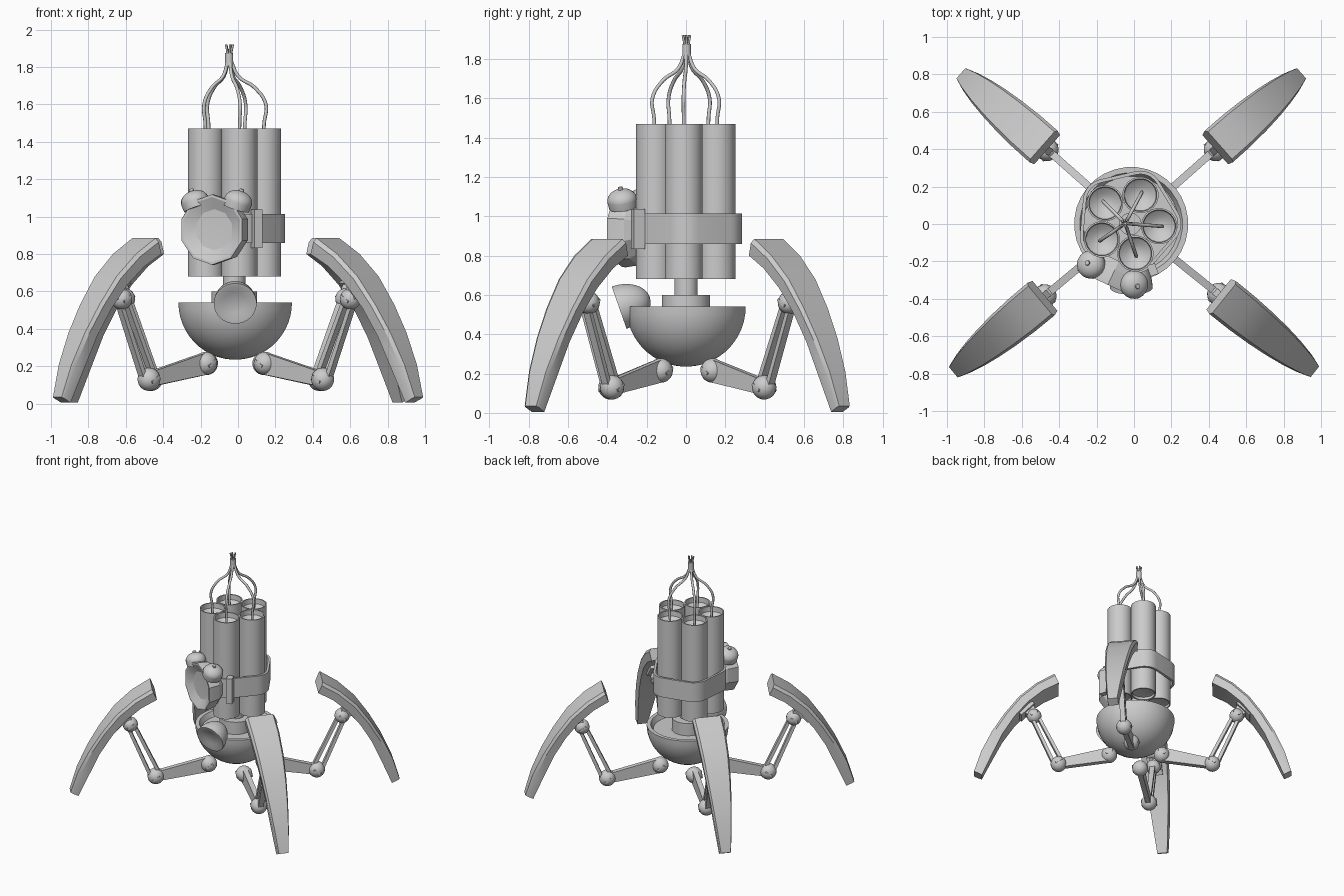
import bpy, bmesh, math
from mathutils import Matrix, Vector

if "Cube" in bpy.data.objects:
    bpy.data.objects.remove(bpy.data.objects["Cube"])

grey = bpy.data.materials.new("plain_grey")
grey.diffuse_color = (0.6, 0.6, 0.6, 1)
grey.use_nodes = True
grey.node_tree.nodes["Principled BSDF"].inputs["Base Color"].default_value = grey.diffuse_color


def finish(name, bm, matrix=None, angle=35):
    bmesh.ops.recalc_face_normals(bm, faces=bm.faces)
    me = bpy.data.meshes.new(name)
    bm.to_mesh(me)
    bm.free()
    ob = bpy.data.objects.new(name, me)
    bpy.context.collection.objects.link(ob)
    me.materials.append(grey)
    if matrix:
        ob.matrix_world = matrix
    bpy.ops.object.select_all(action='DESELECT')
    ob.select_set(True)
    bpy.context.view_layer.objects.active = ob
    if angle:
        bpy.ops.object.shade_smooth_by_angle(angle=math.radians(angle))
    return ob


def lathe(name, profile, sides, matrix=None, angle=35):
    """Revolve (radius, z) points around z."""
    bm = bmesh.new()
    rings = []
    for r, z in profile:
        if r < 1e-5:
            rings.append([bm.verts.new((0, 0, z))] * sides)
        else:
            rings.append([bm.verts.new((r * math.cos(t), r * math.sin(t), z))
                          for t in (2 * math.pi * (i + .5) / sides for i in range(sides))])
    for a, b in zip(rings, rings[1:]):
        for i in range(sides):
            j = (i + 1) % sides
            vs = list(dict.fromkeys([a[i], a[j], b[j], b[i]]))
            if len(vs) > 2:
                bm.faces.new(vs)
    return finish(name, bm, matrix, angle)


def loft(bm, rings):
    """Bridge closed rings of points and cap both ends."""
    vr = [[bm.verts.new(p) for p in ring] for ring in rings]
    n = len(vr[0])
    for a, b in zip(vr, vr[1:]):
        for i in range(n):
            bm.faces.new((a[i], a[(i + 1) % n], b[(i + 1) % n], b[i]))
    bm.faces.new(vr[0])
    bm.faces.new(vr[-1])


def bar(bm, a, b, h0, h1, w):
    """Tapered bar in the leg plane, heights h0 to h1, sideways width w."""
    a, b = Vector(a), Vector(b)
    d = (b - a).normalized()
    up = Vector((-d.z, 0, d.x))
    side = Vector((0, w / 2, 0))
    loft(bm, [[p + up * h / 2 + side, p + up * h / 2 - side,
               p - up * h / 2 - side, p - up * h / 2 + side] for p, h in ((a, h0), (b, h1))])


def aim(location, direction):
    return Matrix.Translation(location) @ Vector(direction).to_track_quat('Z', 'Y').to_matrix().to_4x4()


def arc(r, z0, a0, a1, n, squash=1):
    return [(r * math.cos(t), z0 + r * squash * math.sin(t))
            for t in (math.radians(a0 + (a1 - a0) * i / n) for i in range(n + 1))]


# Bowl body and neck
CX = -0.015
lathe("bowl_body", [(0, .235)] + arc(.305, .54, -86, 0, 12) + [(.275, .54), (.255, .50), (0, .50)],
      32, Matrix.Translation((CX, 0, 0)))
lathe("neck", [(0, .49), (.122, .49), (.122, .60), (.06, .60), (.06, .70), (0, .70)],
      24, Matrix.Translation((CX - .005, 0, 0)))

# Front eye: long dome with a shallow dish face
lathe("front_eye", [(0, -.02), (.06, -.014), (.1, 0), (.115, 0)] +
      [(.115 * math.cos(t), -.165 * math.sin(t)) for t in (math.pi / 2 * i / 8 for i in range(1, 9))],
      24, aim((CX, -.34, .535), (0, -.94, -.33)))

# Bundle of five hollow tubes
TX, TY = -0.03, 0.003
angles = [math.radians(-5 + 72 * i) for i in range(5)]
centres = [(TX + .165 * math.cos(a), TY + .165 * math.sin(a)) for a in angles]
for x, y in centres:
    lathe("tube", [(0, .72), (.085, .70), (.088, .68), (.097, .68), (.097, 1.47),
                   (.088, 1.47), (.085, 1.43), (.05, 1.40), (0, 1.385)], 20,
          Matrix.Translation((x, y, 0)))

# Strap wrapped around the bundle
bm = bmesh.new()
loop = []
for (x, y), a in zip(centres, angles):
    for k in range(-3, 4):
        t = a + math.radians(12 * k)
        loop.append([Vector((x + r * math.cos(t), y + .012 + r * math.sin(t), 0)) for r in (.1, .118)])
sect = [[Vector((o.x, o.y, .858)), Vector((o.x, o.y, 1.015)),
         Vector((i.x, i.y, 1.015)), Vector((i.x, i.y, .858))] for i, o in loop]
rings = [[bm.verts.new(p) for p in s] for s in sect]
for a, b in zip(rings, rings[1:] + rings[:1]):
    for i in range(4):
        bm.faces.new((a[i], a[(i + 1) % 4], b[(i + 1) % 4], b[i]))
finish("strap", bm)

# Buckle
bm = bmesh.new()
bmesh.ops.create_cube(bm, size=1, matrix=Matrix.Translation((.1, -.245, .935))
                      @ Matrix.Rotation(.35, 4, 'Z') @ Matrix.Diagonal((.045, .06, .205, 1)))
finish("buckle", bm, angle=0)

# Clock: barrel case with a faceted dish face, two bells with knobs
n = Vector((-.42, -.9, 0)).normalized()
side = Vector((-n.y, n.x, 0))
face = Vector((-.14, -.325, .93))
lathe("clock_case", [(0, -.035), (.11, -.03), (.175, 0), (.188, 0), (.19, -.02), (.18, -.09),
                     (.14, -.14), (0, -.14)], 10, aim(face, n), 20)
for s in (-1, 1):
    d = Vector((0, 0, 1)) + side * s * .35
    p = face - n * .06 + side * s * .115 + Vector((0, 0, .115))
    lathe("clock_bell", [(0, 0), (.072, 0), (.076, .04)] + arc(.076, .04, 10, 80, 6, .75)
          + [(.014, .1), (.012, .108), (0, .11)], 20, aim(p, d))

# Wires meeting in a collar with loose ends
def wire(name, pts, radius):
    cu = bpy.data.curves.new(name, 'CURVE')
    cu.dimensions = '3D'
    cu.bevel_depth, cu.bevel_resolution, cu.resolution_u = radius, 2, 6
    cu.use_fill_caps = True
    sp = cu.splines.new('BEZIER')
    sp.bezier_points.add(len(pts) - 1)
    for b, p in zip(sp.bezier_points, pts):
        b.co = p
        b.handle_left_type = b.handle_right_type = 'AUTO'
    cu.materials.append(grey)
    ob = bpy.data.objects.new(name, cu)
    bpy.context.collection.objects.link(ob)


JX, JY = -.047, .003
for (x, y), a in zip(centres, angles):
    def at(f, z):
        return (JX + (x - JX) * f, JY + (y - JY) * f, z)
    wire("wire", [at(1, 1.38), at(1.03, 1.5), at(1.08, 1.6), at(.75, 1.69), at(.27, 1.75), at(.06, 1.83)], .0095)
    c, s = math.cos(a), math.sin(a)
    wire("wire_end", [(JX + r * c, JY + r * s, z) for r, z in ((.01, 1.85), (.012, 1.88), (.02, 1.92))], .006)
lathe("wire_collar", [(0, 1.80), (.022, 1.80), (.022, 1.875), (0, 1.875)], 12,
      Matrix.Translation((JX, JY, 0)))

# Legs: x points outward in the leg plane
HIP, KNEE, ANKLE = (.205, 0, .215), (.60, 0, .13), (.79, 0, .56)
OUTER = [(.635, .885), (.77, .80), (.90, .68), (1.01, .53), (1.10, .38), (1.18, .21), (1.235, .035)]
INNER = [(.60, .80), (.715, .735), (.83, .635), (.93, .51), (1.02, .36), (1.10, .18), (1.175, .005)]
HALF = [.113, .112, .105, .094, .08, .062, .042]


def leg(tag, deg, reach):
    m = Matrix.Translation((CX, 0, 0)) @ Matrix.Rotation(math.radians(deg), 4, 'Z')
    # curved shell with chamfered long edges
    bm = bmesh.new()
    rings = []
    for (xo, zo), (xi, zi), h in zip(OUTER, INNER, HALF):
        o = Vector((xo + reach * (xo - .6), 0, zo))
        i = Vector((xi + reach * (xi - .6), 0, zi))
        e, w = o.lerp(i, .25), Vector((0, h, 0))
        rings.append([o + w * .86, e + w, i + w * .92, i - w * .92, e - w, o - w * .86])
    loft(bm, rings)
    finish(tag + "_shell", bm, m, 28)
    # lower plate, paired upper bars, bracket to the shell
    bm = bmesh.new()
    bar(bm, HIP, KNEE, .115, .075, .04)
    a, b = Vector(KNEE), Vector(ANKLE)
    d = (b - a).normalized()
    up = Vector((-d.z, 0, d.x))
    for s in (-1, 1):
        bar(bm, a + up * s * .034, b + up * s * .024, .026, .024, .04)
    bar(bm, ANKLE, (.86, 0, .64), .06, .12, .06)
    bar(bm, (.80, 0, .655), (.90, 0, .55), .03, .03, .11)
    finish(tag + "_limb", bm, m, 0)
    # ball joints with slotted pins
    for p, r in ((HIP, .062), (KNEE, .062), (ANKLE, .057)):
        lathe(tag + "_joint", [(0, -r)] + arc(r, 0, -78, 78, 12) + [(0, r)], 18, m @ Matrix.Translation(p))
        bm = bmesh.new()
        bmesh.ops.create_cube(bm, size=1, matrix=Matrix.Translation(p) @ Matrix.Rotation(.6, 4, 'Y')
                              @ Matrix.Diagonal((.06, r * 1.95, .014, 1)))
        finish(tag + "_pin", bm, m, 0)


leg("back_right_leg", 41.5, -.03)
leg("back_left_leg", 138.5, -.03)
leg("front_left_leg", 219.8, .005)
leg("front_right_leg", -38.8, .04)
